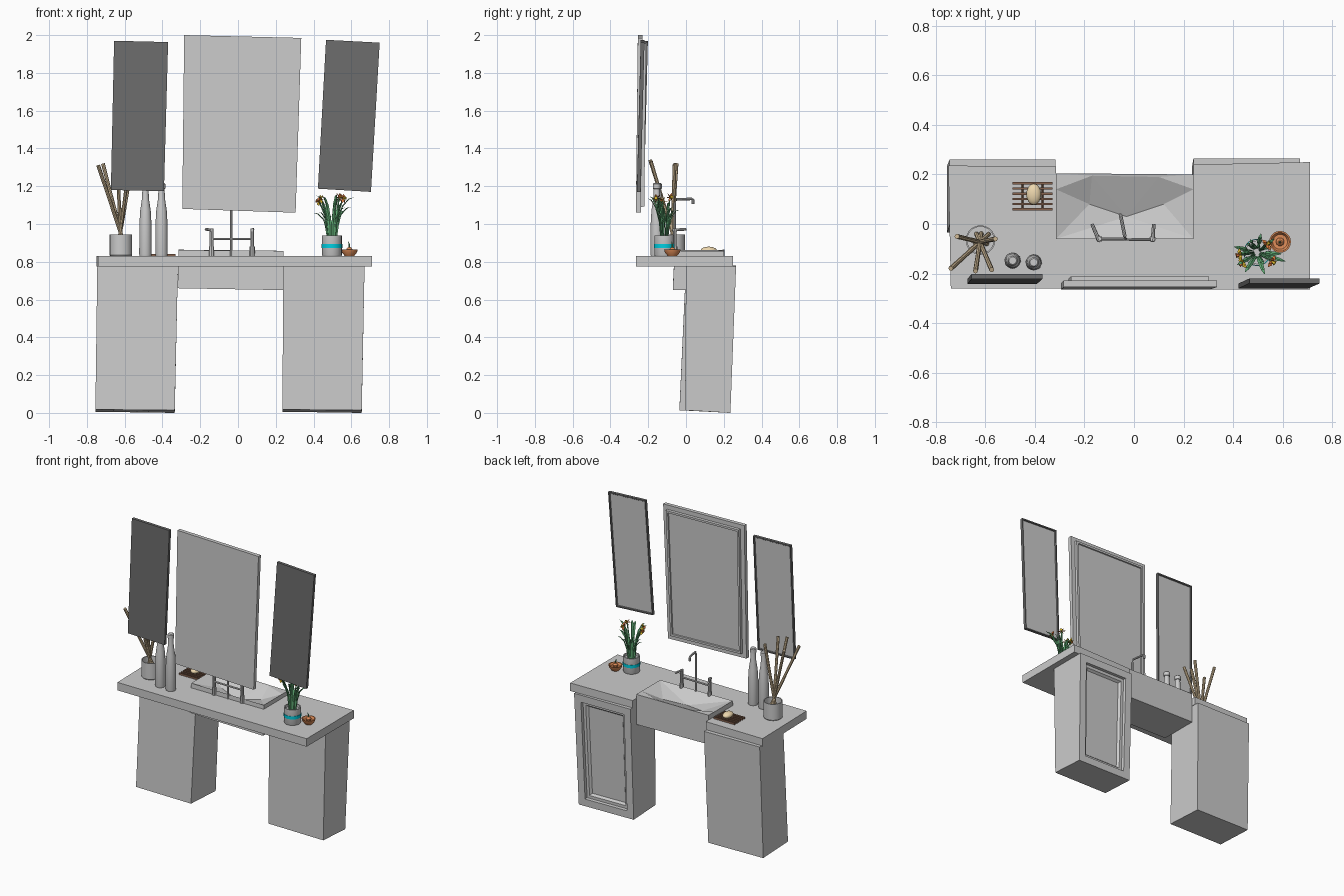
import bpy, bmesh, math, random
from mathutils import Vector

if "Cube" in bpy.data.objects:
    bpy.data.objects.remove(bpy.data.objects["Cube"])

random.seed(4)
TOP = 0.83  # counter surface height


def mat(name, r, g, b):
    m = bpy.data.materials.new(name)
    m.diffuse_color = (r, g, b, 1)
    m.use_nodes = True
    m.node_tree.nodes["Principled BSDF"].inputs["Base Color"].default_value = m.diffuse_color
    return m


DARK = mat("dark_frame", 0.15, 0.15, 0.15)
WOOD = mat("bamboo", 0.62, 0.48, 0.30)
SLAT = mat("brown_slat", 0.25, 0.13, 0.08)
SOAP = mat("cream", 0.85, 0.68, 0.42)
GREEN = mat("green", 0.12, 0.42, 0.18)
CYAN = mat("cyan", 0.0, 0.62, 0.75)
CLAY = mat("terracotta", 0.75, 0.27, 0.10)
ORANGE = mat("orange", 0.75, 0.20, 0.05)
YELLOW = mat("yellow", 0.75, 0.50, 0.03)


def finish(name, bm, mats=(), smooth=False):
    bmesh.ops.recalc_face_normals(bm, faces=bm.faces)
    me = bpy.data.meshes.new(name)
    bm.to_mesh(me)
    bm.free()
    for m in mats:
        me.materials.append(m)
    ob = bpy.data.objects.new(name, me)
    bpy.context.collection.objects.link(ob)
    if smooth:
        bpy.context.view_layer.objects.active = ob
        ob.select_set(True)
        bpy.ops.object.shade_smooth_by_angle()
        ob.select_set(False)
    return ob


def prism(name, lower, upper, mats=(), steps=(), direction=(0, 1, 0)):
    """Solid between two matching outlines; steps inset the face looking along direction."""
    bm = bmesh.new()
    a = [bm.verts.new(p) for p in lower]
    b = [bm.verts.new(p) for p in upper]
    n = len(a)
    bm.faces.new(a)
    bm.faces.new(b)
    for i in range(n):
        bm.faces.new((a[i], a[(i + 1) % n], b[(i + 1) % n], b[i]))
    bmesh.ops.recalc_face_normals(bm, faces=bm.faces)
    face = max(bm.faces, key=lambda f: f.normal.dot(Vector(direction)))
    for thick, depth in steps:
        bmesh.ops.inset_region(bm, faces=[face], thickness=thick, depth=depth, use_even_offset=True)
    if len(mats) > 1:
        face.material_index = 1
    return finish(name, bm, mats)


def tube(name, pts, radii, sides=8, m=None, flat=1.0):
    """Swept tube; flat < 1 squashes the section into a leaf blade."""
    bm = bmesh.new()
    pts = [Vector(p) for p in pts]
    rings = []
    for i, p in enumerate(pts):
        t = (pts[min(i + 1, len(pts) - 1)] - pts[max(i - 1, 0)]).normalized()
        ref = Vector((0, 0, 1)) if abs(t.z) < 0.95 else Vector((0, 1, 0))
        u = t.cross(ref).normalized()
        w = t.cross(u)
        rings.append([bm.verts.new(p + radii[i] * (u * math.cos(k * math.tau / sides)
                      + w * flat * math.sin(k * math.tau / sides))) for k in range(sides)])
    for r, s in zip(rings, rings[1:]):
        for k in range(sides):
            bm.faces.new((r[k], r[(k + 1) % sides], s[(k + 1) % sides], s[k]))
    bm.faces.new(rings[0])
    bm.faces.new(rings[-1])
    return finish(name, bm, [m] if m else [], sides > 6)


def lathe(name, x, y, profile, m=None, seg=20):
    bm = bmesh.new()
    vs = [bm.verts.new((x + r, y, z)) for r, z in profile]
    es = [bm.edges.new(e) for e in zip(vs, vs[1:])]
    bmesh.ops.spin(bm, geom=vs + es, cent=(x, y, 0), axis=(0, 0, 1), angle=math.tau, steps=seg)
    bmesh.ops.remove_doubles(bm, verts=bm.verts, dist=0.0002)
    return finish(name, bm, [m] if m else [], True)


# cabinets: slightly leaning boxes, the right one with a recessed door panel
def cabinet(name, xb, xt, yb, yt, steps):
    prism(name,
          [(xb[0], yb[0], .018), (xb[1], yb[0], .014), (xb[1], yb[1], 0), (xb[0], yb[1], .006)],
          [(xt[0], yt[0], .78), (xt[1], yt[0], .775), (xt[1], yt[1], .775), (xt[0], yt[1], .78)],
          steps=steps)


cabinet("left_cabinet", (-.755, -.335), (-.745, -.318), (-.035, .235), (0, .26), ())
cabinet("right_cabinet", (.235, .655), (.24, .67), (-.005, .235), (0, .265),
        [(.05, 0), (.002, -.02), (.02, 0), (.012, -.015)])

# U-shaped counter around the basin
outline = [(-.74, -.26), (.71, -.265), (.71, .25), (.24, .24), (.24, -.06),
           (-.315, -.06), (-.315, .232), (-.75, .236)]
prism("counter", [(x, y, .775) for x, y in outline], [(x, y, TOP) for x, y in outline])

# faceted apron basin
bm = bmesh.new()
V = [bm.verts.new(p) for p in [
    (-.32, -.07, .66), (.24, -.07, .65), (.24, .2, .65), (-.32, .2, .66),
    (-.315, -.06, .862), (.24, -.06, .858), (.24, .2, .858), (-.315, .205, .864),
    (-.315, .14, .862), (.24, .14, .858), (-.17, .195, .86), (.1, .19, .858),
    (-.03, .03, .79), (-.18, .08, .81), (.12, .08, .81)]]
for f in [(0, 1, 2, 3), (0, 1, 5, 4), (2, 3, 7, 6), (0, 4, 8, 7, 3), (1, 2, 6, 9, 5),
          (8, 13, 10), (10, 13, 12), (10, 12, 11), (11, 12, 14), (11, 14, 9), (4, 13, 8),
          (4, 12, 13), (4, 5, 12), (5, 14, 12), (5, 9, 14), (7, 8, 10), (7, 10, 11, 6), (6, 11, 9)]:
    bm.faces.new([V[i] for i in f])
finish("basin", bm)


# mirrors: front corners (x, z) from top left clockwise, top/bottom front y
def mirror(name, corners, yt, yb, depth, mats, steps):
    ys = (yt, yt, yb, yb)
    front = [(x, y, z) for (x, z), y in zip(corners, ys)]
    back = [(x, y + depth, z) for x, y, z in front]
    prism(name, front, back, mats, steps)


mirror("centre_mirror", [(-.285, 2), (.335, 1.985), (.305, 1.06), (-.295, 1.08)],
       -.255, -.265, .026, (), [(.03, 0), (.001, .018), (.014, 0), (.002, -.008)])
mirror("left_mirror", [(-.656, 1.97), (-.37, 1.963), (-.392, 1.174), (-.673, 1.18)],
       -.222, -.242, .02, (DARK, None), [(.008, 0), (.004, -.006)])
mirror("right_mirror", [(.466, 1.975), (.75, 1.96), (.704, 1.17), (.423, 1.187)],
       -.24, -.26, .02, (DARK, None), [(.008, 0), (.004, -.006)])

# bridge tap: two handles, cross bar and tall spout
for name, x, dx in (("left_handle", -.14, -.03), ("right_handle", .075, .005)):
    tube(name + "_post", [(x, -.06, TOP), (x, -.06, .975)], [.01, .01])
    tube(name + "_base", [(x, -.06, TOP), (x, -.06, .88)], [.014, .014])
    tube(name + "_lever", [(x, -.07, .968), (x + dx, .0, .972)], [.008, .007])
tube("tap_bar", [(-.14, -.06, .92), (.075, -.063, .92)], [.006, .006])
tube("spout", [(-.035, -.06, TOP), (-.035, -.06, 1.11), (-.037, -.05, 1.13), (-.053, .03, 1.133),
               (-.055, .037, 1.128), (-.055, .037, 1.105)], [.007] * 6)

# bottles
for name, x, y in (("bottle_a", -.49, -.148), ("bottle_b", -.405, -.155)):
    lathe(name, x, y, [(0, TOP), (.031, TOP), (.033, .84), (.032, 1.0), (.028, 1.07), (.019, 1.13),
                       (.016, 1.185), (.02, 1.187), (.02, 1.212), (.015, 1.218), (0, 1.218)])

# stick holder and bamboo sticks
lathe("stick_holder", -.62, -.065, [(0, TOP), (.056, TOP), (.06, .835), (.06, .945), (.054, .945),
                                   (.054, .845), (0, .845)])
for i, (x, y, z) in enumerate([(-.74, -.18, 1.31), (-.64, -.19, 1.34), (-.575, -.185, 1.33),
                               (-.715, -.05, 1.32), (-.56, -.06, 1.32)]):
    base = Vector((-.62 - (x + .63) * .3, -.065 - (y + .1) * .3, .85))
    tip = Vector((x, y, z))
    tube(f"bamboo_stick_{i}", [base.lerp(tip, t) for t in (0, .5, .52, 1)],
         [.009, .010, .009, .010], 8, WOOD)

# soap on a slatted mat
for i in range(6):
    y = .055 + i * .021
    prism(f"soap_mat_slat_{i}", [(-.49, y, TOP), (-.33, y, TOP), (-.33, y + .009, TOP), (-.49, y + .009, TOP)],
          [(-.49, y, .842), (-.33, y, .842), (-.33, y + .009, .842), (-.49, y + .009, .842)], [SLAT])
for x in (-.45, -.37):
    tube("soap_mat_rail", [(x, .055, .834), (x, .168, .834)], [.004, .004], 4, SLAT)
bpy.ops.mesh.primitive_uv_sphere_add(segments=16, ring_count=10, location=(-.405, .12, .86))
soap = bpy.context.object
soap.name = "soap"
soap.scale = (.03, .043, .02)
soap.data.materials.append(SOAP)
bpy.ops.object.shade_smooth_by_angle()

# flower pot with coloured band
px, py = .497, -.115
lathe("flower_pot", px, py, [(0, TOP), (.05, TOP), (.053, .836), (.053, .938), (.046, .938), (.046, .92), (0, .92)])
lathe("pot_band", px, py, [(.052, .874), (.055, .874), (.055, .895), (.052, .895), (.052, .874)], CYAN)

# arching leaves
for i in range(14):
    a = i * 2.4 + random.uniform(-.2, .2)
    reach = random.uniform(.04, .12)
    h = random.uniform(.12, .25)
    pts = [(px + math.cos(a) * (.018 + reach * t ** 1.8), py + math.sin(a) * (.018 + reach * .7 * t ** 1.8),
            .915 + h * (t * 1.5 - .5 * t ** 3)) for t in (0, .3, .6, .85, 1)]
    tube(f"leaf_{i}", pts, [.007, .009, .009, .007, .001], 4, GREEN, .35)

# flowers: stem, ring of petals and trumpet
for i, (x, y, z, m, core) in enumerate([(.44, -.155, 1.13, YELLOW, ORANGE), (.555, -.15, 1.135, ORANGE, YELLOW),
                                        (.535, -.085, 1.14, ORANGE, YELLOW), (.43, -.125, 1.12, YELLOW, ORANGE)]):
    c = Vector((x, y, z))
    d = Vector((x - px, y - py, .01)).normalized()
    tube(f"stem_{i}", [(px + d.x * .015, py + d.y * .015, .91), (px + d.x * .03, py + d.y * .03, 1.03), c],
         [.006, .005, .004], 6, GREEN)
    u = d.cross(Vector((0, 0, 1))).normalized()
    w = d.cross(u)
    for k in range(6):
        e = u * math.cos(k * math.tau / 6) + w * math.sin(k * math.tau / 6)
        tube(f"petal_{i}_{k}", [c, c + e * .014 + d * .003, c + e * .027], [.003, .008, .001], 4, m, .3)
    tube(f"trumpet_{i}", [c, c + d * .012, c + d * .018], [.004, .008, .010], 6, core)

# small bowl with a sprout
lathe("small_bowl", .59, -.072, [(0, TOP), (.024, TOP), (.04, .85), (.044, .866), (.038, .866), (.03, .852), (0, .85)], CLAY)
lathe("sprout_bulb", .59, -.072, [(0, .848), (.016, .855), (.017, .866), (.008, .876), (0, .878)], CLAY, 10)
tube("sprout", [(.59, -.072, .87), (.589, -.073, .89), (.584, -.075, .907)], [.004, .004, .001], 6, GREEN)
